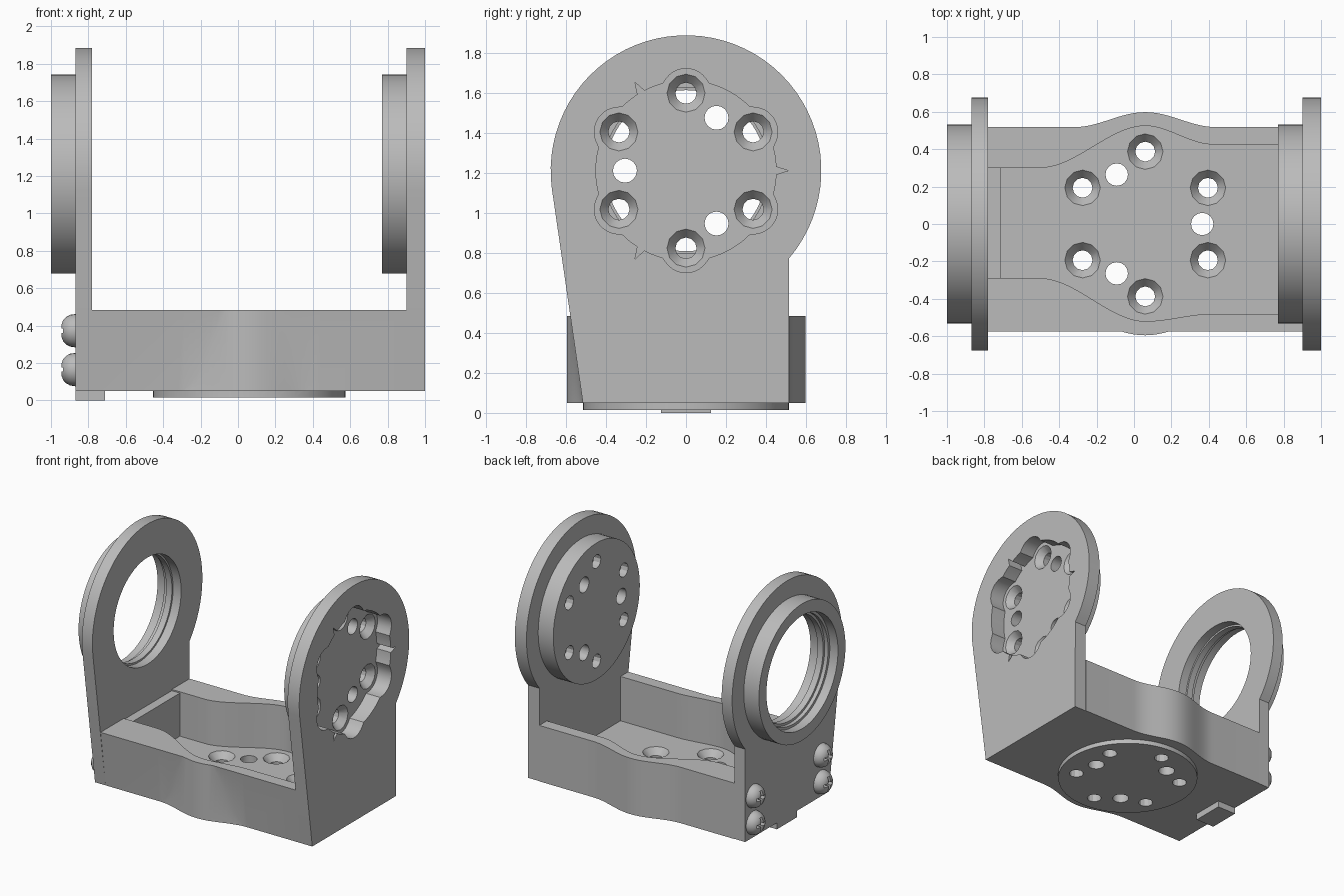
import bpy, bmesh
from math import sin, cos, pi, radians, sqrt

if "Cube" in bpy.data.objects:
    bpy.data.objects.remove(bpy.data.objects["Cube"])

grey = bpy.data.materials.new("light_grey")
grey.use_nodes = True
colour = (0.5, 0.5, 0.5, 1)
grey.diffuse_color = colour
grey.node_tree.nodes["Principled BSDF"].inputs["Base Color"].default_value = colour

HUB = (0, 1.21)       # arm circle centre (y, z)
DISC = (0.06, 0)      # underside disc centre (x, y)
BOLT_R = 0.387        # bolt circle radius
FLOOR, RIM, BASE = 0.14, 0.485, 0.05


def circle(r, c=(0, 0), n=64):
    return [(c[0] + r * cos(2 * pi * i / n), c[1] + r * sin(2 * pi * i / n)) for i in range(n)]


def rect(u0, v0, u1, v1):
    return [(u0, v0), (u1, v0), (u1, v1), (u0, v1)]


def loft(name, rings, axis="z"):
    """Closed solid through (outline, position) rings along an axis."""
    bm = bmesh.new()
    loops = []
    for pts, w in rings:
        loops.append([bm.verts.new((w, u, v) if axis == "x" else (u, v, w)) for u, v in pts])
    n = len(loops[0])
    for a, b in zip(loops, loops[1:]):
        for i in range(n):
            j = (i + 1) % n
            bm.faces.new((a[i], a[j], b[j], b[i]))
    bm.faces.new(loops[0][::-1])
    bm.faces.new(loops[-1])
    bmesh.ops.recalc_face_normals(bm, faces=bm.faces)
    mesh = bpy.data.meshes.new(name)
    bm.to_mesh(mesh)
    bm.free()
    mesh.materials.append(grey)
    obj = bpy.data.objects.new(name, mesh)
    bpy.context.collection.objects.link(obj)
    return obj


def prism(name, pts, lo, hi, axis="z"):
    return loft(name, [(pts, lo), (pts, hi)], axis)


def combine(obj, other, operation="DIFFERENCE"):
    mod = obj.modifiers.new("bool", "BOOLEAN")
    mod.operation, mod.object, mod.solver = operation, other, "EXACT"
    activate(obj)
    bpy.ops.object.modifier_apply(modifier=mod.name)
    bpy.data.objects.remove(other)


def activate(obj):
    bpy.ops.object.select_all(action="DESELECT")
    obj.select_set(True)
    bpy.context.view_layer.objects.active = obj


def smooth(obj):
    activate(obj)
    bpy.ops.object.shade_smooth_by_angle(angle=radians(29))


def drill_pattern(obj, centre, surface, far, plain_start, axis):
    """Six countersunk holes and three plain ones around a centre."""
    step = 1 if far < surface else -1
    for k in range(6):
        a = radians(30 + 60 * k) if axis == "z" else radians(90 + 60 * k)
        c = (centre[0] + BOLT_R * cos(a), centre[1] + BOLT_R * sin(a))
        small, big = circle(0.053, c, 12), circle(0.095, c, 12)
        combine(obj, loft("cutter", [(small, far), (small, surface - 0.05 * step),
                                     (big, surface), (big, surface + 0.02 * step)], axis))
    for k in range(3):
        a = radians(plain_start + 120 * k)
        c = (centre[0] + 0.305 * cos(a), centre[1] + 0.305 * sin(a))
        pts = circle(0.06, c, 16)
        combine(obj, prism("cutter", pts, far, surface + 0.02 * step, axis))


# Tray: sections along x, leaning front face blended into a rounded bulge
def bulge(x):
    d = min(1, abs(x - DISC[0]) / 0.38)
    return 0.04 * (1 + cos(pi * d))


def tray_section(x):
    b = bulge(x)
    t = min(0.99, max(0.01, b / 0.06))
    front = lambda s: -0.515 - max(0.06 * s, b)
    return [(front(0), BASE), (front(t), BASE + t * (RIM - BASE)),
            (front(1), RIM), (0.518 + b, RIM), (0.518 + b, BASE)]


stations = [-0.78] + [DISC[0] - 0.38 + 0.76 * i / 24 for i in range(25)] + [0.90]
tray = loft("base_tray", [(tray_section(x), x) for x in stations], "x")
combine(tray, prism("base_disc", circle(0.515, DISC), 0.015, 0.1), "UNION")


# Tray pocket, narrow at one end and following the bulge
def ease(t):
    t = min(1, max(0, t))
    return t * t * (3 - 2 * t)


def pocket_edge(x, narrow, peak, wide):
    if x < DISC[0]:
        return narrow + (peak - narrow) * ease((x + 0.5) / 0.56)
    return peak + (wide - peak) * ease((x - DISC[0]) / 0.36)


xs = [-0.71] + [-0.5 + 0.92 * i / 32 for i in range(33)] + [0.95]
outline = [(x, -pocket_edge(x, 0.29, 0.52, 0.48)) for x in xs]
outline += [(x, pocket_edge(x, 0.30, 0.525, 0.425)) for x in reversed(xs)]
combine(tray, prism("cutter", outline, FLOOR, 0.6))
combine(tray, prism("cutter", rect(-0.8, -0.29, -0.7, 0.30), 0.475, 0.6))
drill_pattern(tray, DISC, FLOOR, -0.1, 0, "z")
smooth(tray)

# Arm outline: round head, one tangent edge and one upright edge
arm = []
for i in range(49):
    a = radians(-40.3 + (187.8 + 40.3) * i / 48)
    arm.append((HUB[0] + 0.676 * cos(a), HUB[1] + 0.676 * sin(a)))
arm += [(-0.515, BASE), (0.515, BASE)]

# Left arm: inner boss, lobed outer recess, bolt holes
left_arm = prism("left_arm", arm, 0.90, 1.0, "x")
combine(left_arm, prism("left_boss", circle(0.532, HUB), 0.77, 0.95, "x"), "UNION")


def lobe_radius(a):
    d = (a - pi / 6) % (pi / 3) - pi / 6
    d = d if abs(d) < pi / 6 else 0
    inside = 0.123 ** 2 - (BOLT_R * sin(d)) ** 2
    return max(0.45, BOLT_R * cos(d) + sqrt(inside)) if inside > 0 else 0.45


recess = []
for i in range(144):
    a = 2 * pi * i / 144
    r = lobe_radius(a - pi / 6 + pi / 6 + pi / 6)
    recess.append((HUB[0] + r * cos(a), HUB[1] + r * sin(a)))
combine(left_arm, prism("cutter", recess, 0.88, 1.1, "x"))
drill_pattern(left_arm, HUB, 0.88, 0.7, 60, "x")
smooth(left_arm)

# Right arm: outer ring with a stepped bore
right_arm = prism("right_arm", arm, -0.87, -0.78, "x")
combine(right_arm, prism("right_ring", circle(0.532, HUB), -1.0, -0.82, "x"), "UNION")
steps = [(0.44, -1.1), (0.44, -0.93), (0.42, -0.929), (0.42, -0.90), (0.402, -0.899),
         (0.402, -0.85), (0.415, -0.849), (0.415, -0.7)]
combine(right_arm, loft("cutter", [(circle(r, HUB), x) for r, x in steps], "x"))
smooth(right_arm)

# Locating tab under the right arm
prism("locating_tab", rect(-0.87, -0.125, -0.71, 0.125), 0, BASE)

# Domed cross-slot screws on the right face
for y in (-0.415, 0.415):
    for z in (0.165, 0.373):
        c = (y, z)
        dome = [(0.03, -0.945), (0.055, -0.936), (0.074, -0.918), (0.085, -0.897), (0.089, -0.87)]
        screw = loft("screw", [(circle(r, c, 24), x) for r, x in dome], "x")
        for du, dv in ((0.055, 0.011), (0.011, 0.055)):
            slot = rect(y - du, z - dv, y + du, z + dv)
            combine(screw, prism("cutter", slot, -1.0, -0.905, "x"))
        smooth(screw)
